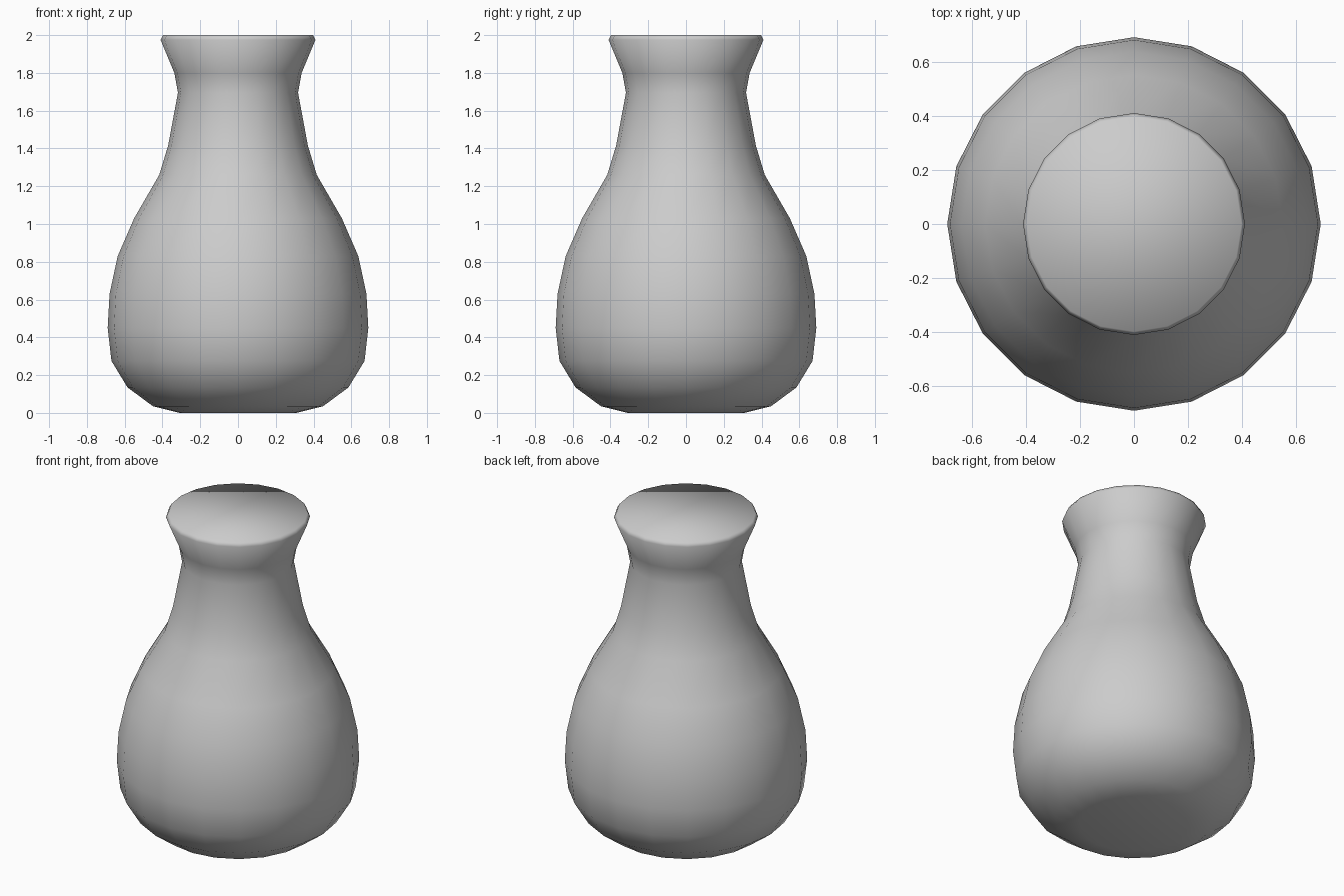
import bpy, bmesh, math

if "Cube" in bpy.data.objects:
    bpy.data.objects.remove(bpy.data.objects["Cube"])

SIDES = 20

# Vase silhouette from foot to lip: (radius, height)
profile = [
    (0.31, 0.0), (0.45, 0.035), (0.585, 0.135), (0.67, 0.275), (0.69, 0.45),
    (0.68, 0.63), (0.637, 0.83), (0.55, 1.03), (0.417, 1.26), (0.37, 1.415),
    (0.318, 1.695), (0.337, 1.80), (0.41, 1.975), (0.397, 2.0),
]

bm = bmesh.new()

# Rings of the lathed body
rings = []
for r, z in profile:
    ring = []
    for i in range(SIDES):
        a = 2 * math.pi * i / SIDES
        ring.append(bm.verts.new((r * math.cos(a), r * math.sin(a), z)))
    rings.append(ring)

# Walls
for low, high in zip(rings, rings[1:]):
    for i in range(SIDES):
        j = (i + 1) % SIDES
        bm.faces.new((low[i], low[j], high[j], high[i]))

# Closed foot and flat top
bm.faces.new(rings[0][::-1])
bm.faces.new(rings[-1])
for face in bm.faces:
    face.smooth = True

mesh = bpy.data.meshes.new("vase_body")
bm.to_mesh(mesh)
bm.free()
vase = bpy.data.objects.new("vase_body", mesh)
bpy.context.collection.objects.link(vase)
